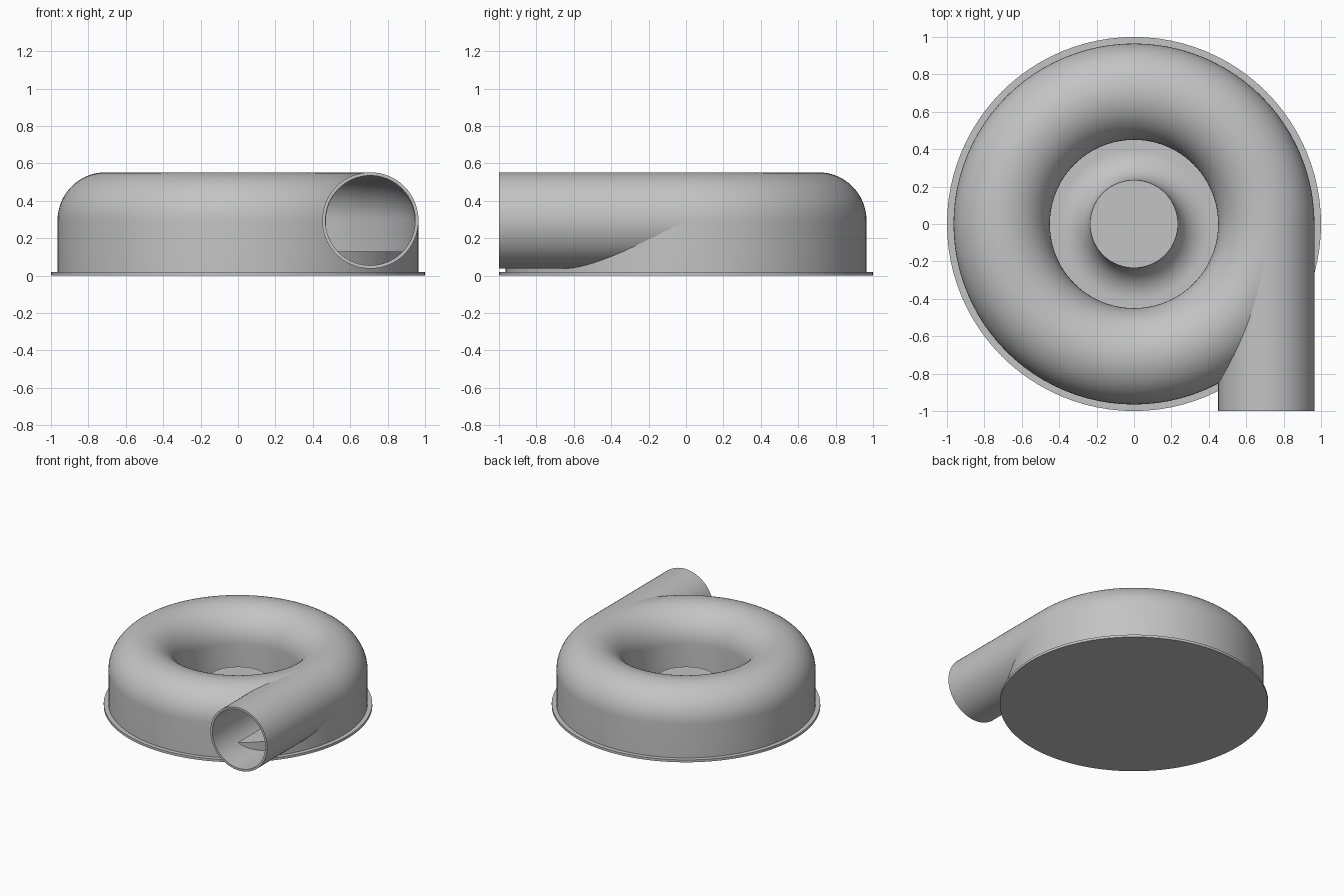
import bpy
import bmesh
import math

cube = bpy.data.objects.get("Cube")
if cube:
    bpy.data.objects.remove(cube, do_unlink=True)

MAJOR, TUBE, MID_Z, WALL = 0.7075, 0.2575, 0.295, 0.02
BORE = 0.24

metal = bpy.data.materials.new("light_grey_metal")
metal.use_nodes = True
GREY = (0.55, 0.55, 0.55, 1)
metal.diffuse_color = GREY
metal.node_tree.nodes["Principled BSDF"].inputs["Base Color"].default_value = GREY


def arc(cx, cz, radius, start, end, steps):
    """Points (r, z) along an arc, angles in degrees."""
    angles = [math.radians(start + (end - start) * i / steps) for i in range(steps + 1)]
    return [(cx + radius * math.cos(a), cz + radius * math.sin(a)) for a in angles]


def revolve(name, profile, closed=False, steps=96):
    """Turn an (r, z) profile about the z axis."""
    bm = bmesh.new()
    verts = [bm.verts.new((r, 0, z)) for r, z in profile]
    edges = [bm.edges.new(pair) for pair in zip(verts, verts[1:])]
    if closed:
        edges.append(bm.edges.new((verts[-1], verts[0])))
    bmesh.ops.spin(bm, geom=verts + edges, cent=(0, 0, 0), axis=(0, 0, 1),
                   angle=math.tau, steps=steps)
    bmesh.ops.remove_doubles(bm, verts=bm.verts, dist=1e-5)
    bmesh.ops.recalc_face_normals(bm, faces=bm.faces)
    mesh = bpy.data.meshes.new(name)
    bm.to_mesh(mesh)
    bm.free()
    mesh.materials.append(metal)
    obj = bpy.data.objects.new(name, mesh)
    bpy.context.collection.objects.link(obj)
    return obj


def select_only(obj):
    bpy.ops.object.select_all(action="DESELECT")
    obj.select_set(True)
    bpy.context.view_layer.objects.active = obj


def lay_along_outlet(obj):
    """Point the part's axis to the front, in line with the outlet."""
    obj.rotation_euler.x = math.pi / 2
    obj.location = (MAJOR, 0, MID_Z)


def shell_section(radius):
    """Straight outer wall, domed top, straight inner wall."""
    return ([(MAJOR + radius, 0.015)]
            + arc(MAJOR, MID_Z, radius, 0, 180, 32)
            + [(MAJOR - radius, 0.05)])


# Flat mounting plate
base_plate = revolve("base_plate", [(0, 0), (1, 0), (1, 0.02), (0, 0.02)])

# Hollow ring-shaped housing
housing = revolve("housing", shell_section(TUBE) + shell_section(TUBE - WALL)[::-1],
                  closed=True)

# Raised floor inside the housing
inner_floor = revolve("inner_floor",
                      [(0.48, 0.01), (0.93, 0.01), (0.93, 0.13), (0.48, 0.13)], closed=True)

# Central hub with a concave flare down to the plate
hub = revolve("hub", [(0, 0.21), (0.235, 0.21)]
              + arc(0.405, 0.2, 0.17, 180, 270, 16)
              + [(0.46, 0.03), (0.46, 0.01), (0, 0.01)])

# Straight tangential outlet pipe
outlet_pipe = revolve("outlet_pipe", [(BORE, 0), (TUBE, 0), (TUBE, 1), (BORE, 1)],
                      closed=True, steps=64)
lay_along_outlet(outlet_pipe)

# Open the housing wall where the outlet passes through
bore = revolve("outlet_bore_cutter", [(0, 0), (BORE, 0), (BORE, 1.1), (0, 1.1)], steps=64)
lay_along_outlet(bore)
bore.hide_render = True
cut = housing.modifiers.new("outlet_opening", "BOOLEAN")
cut.operation = "DIFFERENCE"
cut.solver = "EXACT"
cut.object = bore
bpy.context.view_layer.update()
select_only(housing)
bpy.ops.object.modifier_apply(modifier=cut.name)
bpy.data.objects.remove(bore, do_unlink=True)

for part in (base_plate, housing, inner_floor, hub, outlet_pipe):
    select_only(part)
    bpy.ops.object.shade_smooth_by_angle(angle=math.radians(30))
